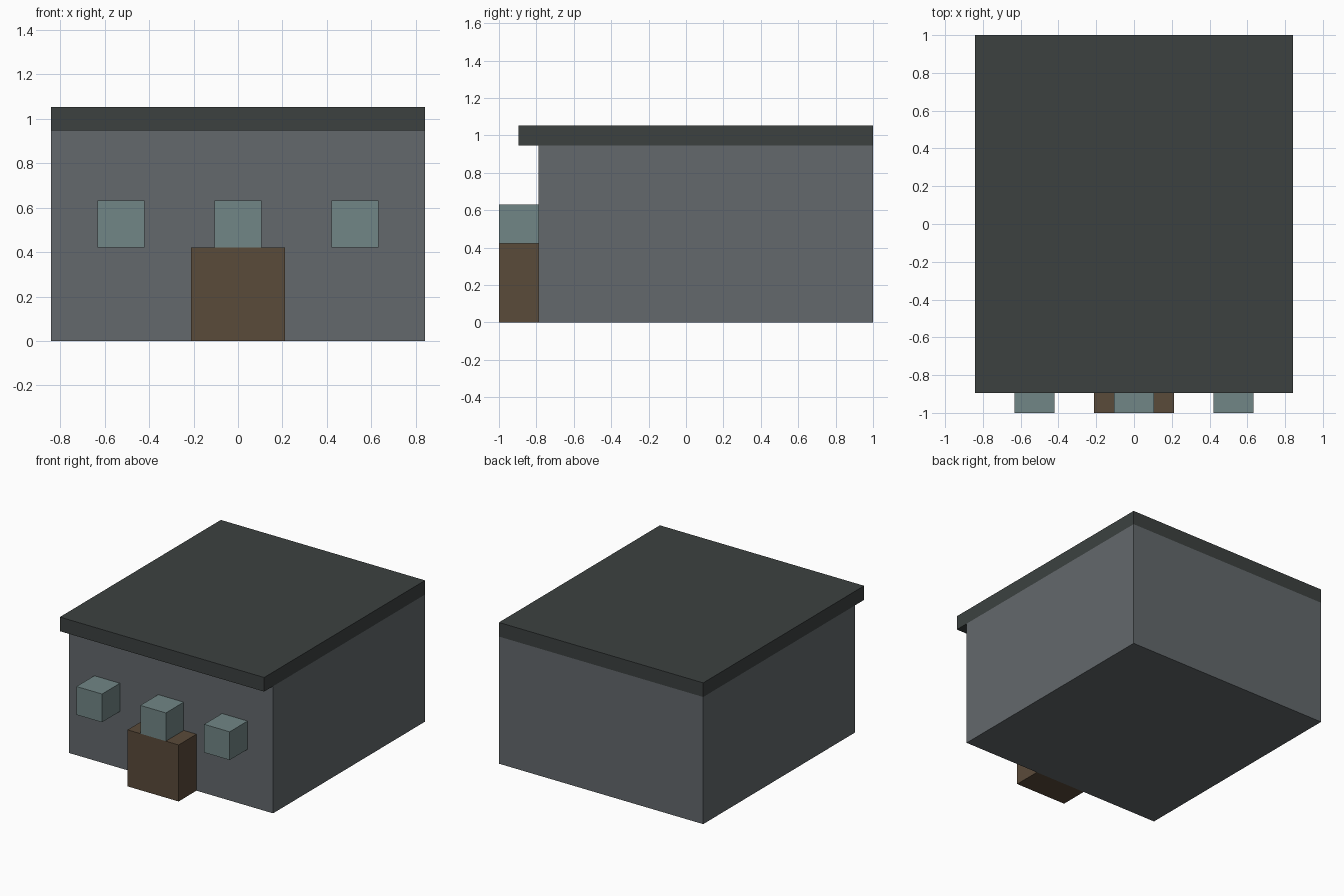
import bpy

default = bpy.data.objects.get("Cube")
if default:
    bpy.data.objects.remove(default, do_unlink=True)

U = 2 / 19  # one building module


def material(name, rgb):
    mat = bpy.data.materials.new(name)
    mat.use_nodes = True
    colour = (*rgb, 1)
    mat.diffuse_color = colour
    mat.node_tree.nodes["Principled BSDF"].inputs["Base Color"].default_value = colour
    return mat


def box(name, low, high, mat):
    """Box between two corners, given in modules."""
    centre = [(a + b) / 2 * U for a, b in zip(low, high)]
    bpy.ops.mesh.primitive_cube_add(size=1, location=centre)
    obj = bpy.context.object
    obj.name = name
    obj.scale = [(b - a) * U for a, b in zip(low, high)]
    bpy.ops.object.transform_apply(location=False, rotation=False, scale=True)
    obj.data.materials.append(mat)
    return obj


stone = material("grey stone", (0.125, 0.14, 0.15))
slate = material("dark slate", (0.045, 0.053, 0.051))
wood = material("brown wood", (0.102, 0.069, 0.042))
glass = material("pale glass", (0.165, 0.238, 0.238))

FRONT, WALL, BACK = -9.5, -7.5, 9.5

# Main block and flat roof overhanging the front
box("walls", (-8, WALL, 0), (8, BACK, 9), stone)
box("roof", (-8, WALL - 1, 9), (8, BACK, 10), slate)

# Projecting door block
box("door", (-2, FRONT, 0), (2, WALL, 4), wood)

# Row of projecting windows, the middle one resting on the door
for side, x in (("right", -5), ("middle", 0), ("left", 5)):
    box(f"window_{side}", (x - 1, FRONT, 4), (x + 1, WALL, 6), glass)
